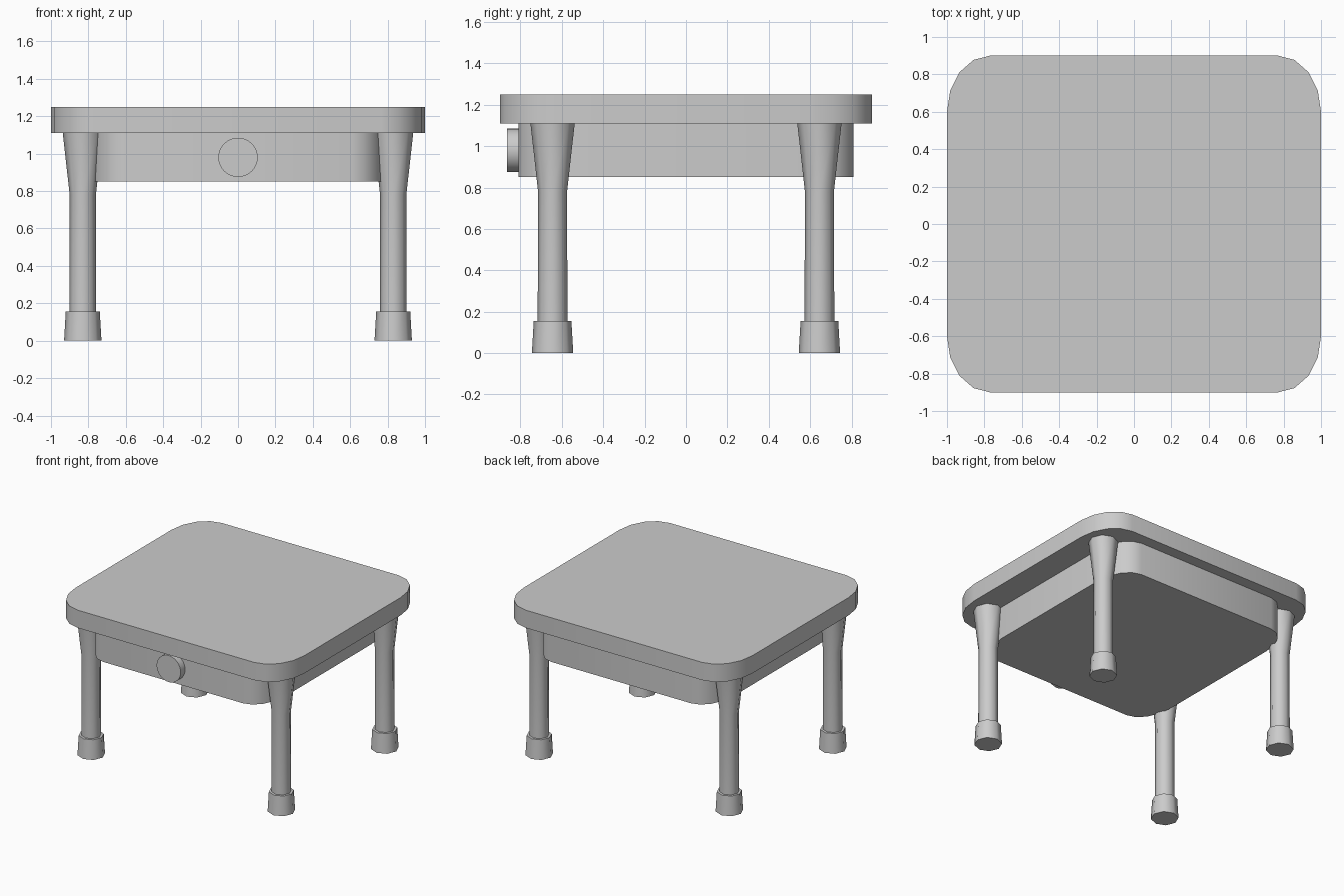
import bpy, bmesh, math

cube = bpy.data.objects.get("Cube")
if cube:
    bpy.data.objects.remove(cube, do_unlink=True)

# single plain grey
grey = bpy.data.materials.new("plain grey")
grey.use_nodes = True
colour = (0.6, 0.6, 0.6, 1)
grey.diffuse_color = colour
grey.node_tree.nodes["Principled BSDF"].inputs["Base Color"].default_value = colour


def loft(name, rings, location=(0, 0, 0), angle=50):
    """Skin a stack of equal-sized rings, capping both ends."""
    bm = bmesh.new()
    loops = [[bm.verts.new(p) for p in ring] for ring in rings]
    n = len(loops[0])
    for low, high in zip(loops, loops[1:]):
        for i in range(n):
            j = (i + 1) % n
            bm.faces.new((low[i], low[j], high[j], high[i]))
    bm.faces.new(loops[0][::-1])
    bm.faces.new(loops[-1])
    bmesh.ops.recalc_face_normals(bm, faces=bm.faces)
    mesh = bpy.data.meshes.new(name)
    bm.to_mesh(mesh)
    bm.free()
    mesh.materials.append(grey)
    obj = bpy.data.objects.new(name, mesh)
    obj.location = location
    bpy.context.collection.objects.link(obj)
    bpy.ops.object.select_all(action="DESELECT")
    bpy.context.view_layer.objects.active = obj
    obj.select_set(True)
    bpy.ops.object.shade_smooth_by_angle(angle=math.radians(angle))
    return obj


def circle(radius, z, sides):
    return [(radius * math.cos(math.tau * i / sides),
             radius * math.sin(math.tau * i / sides), z) for i in range(sides)]


def rounded_slab(name, half_x, half_y, rx, ry, z0, z1, steps=4):
    outline = []
    for quarter, (sx, sy) in enumerate([(1, 1), (-1, 1), (-1, -1), (1, -1)]):
        for i in range(steps + 1):
            a = (quarter + i / steps) * math.pi / 2
            outline.append((sx * (half_x - rx) + rx * math.cos(a),
                            sy * (half_y - ry) + ry * math.sin(a)))
    return loft(name, [[(x, y, z) for x, y in outline] for z in (z0, z1)], angle=30)


# table top and the drawer box beneath it
rounded_slab("table_top", 1.0, 0.9, 0.23, 0.3, 1.11, 1.25)
rounded_slab("apron", 0.79, 0.81, 0.18, 0.27, 0.85, 1.11)

# round knob on the front
knob = loft("knob", [circle(0.105, z, 32) for z in (0, 0.065)], (0, -0.8, 0.98))
knob.rotation_euler.x = math.pi / 2

# flared legs with separate feet
leg_profile = [(0.072, 0.15), (0.07, 0.78), (0.107, 1.11)]
foot_profile = [(0.1, 0), (0.091, 0.155)]
for sy, depth in ((-1, "front"), (1, "back")):
    for sx, side in ((1, "left"), (-1, "right")):
        spot = (sx * 0.83, sy * 0.645, 0)
        loft(f"{depth}_{side}_leg", [circle(r, z, 8) for r, z in leg_profile], spot)
        loft(f"{depth}_{side}_foot", [circle(r, z, 8) for r, z in foot_profile], spot)
